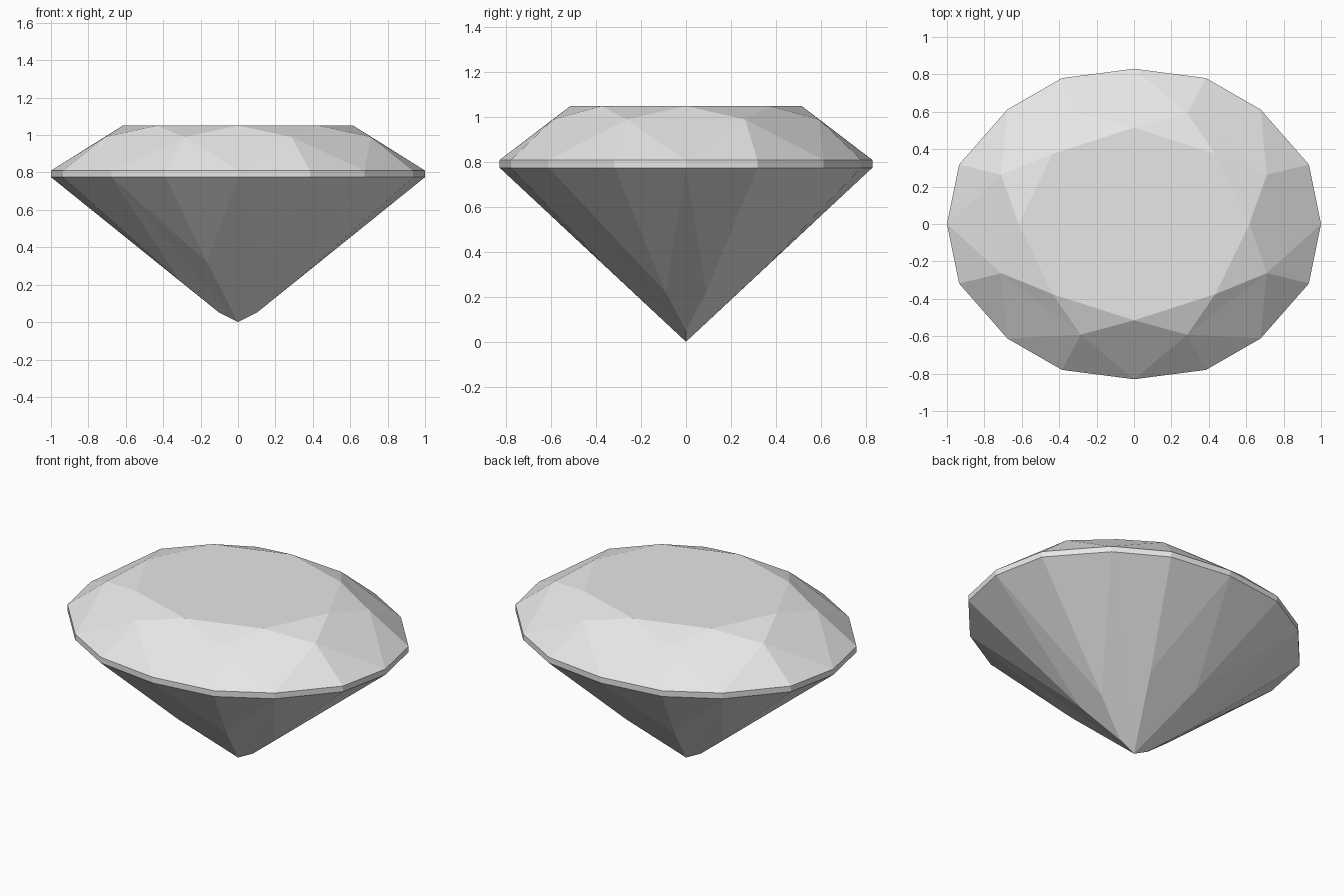
import bpy
import bmesh
from mathutils import Vector

cube = bpy.data.objects.get("Cube")
if cube:
    bpy.data.objects.remove(cube, do_unlink=True)

# Single stone colour
stone = bpy.data.materials.new("pale_grey_stone")
stone.use_nodes = True
grey = (0.8, 0.8, 0.8, 1)
stone.diffuse_color = grey
stone.node_tree.nodes["Principled BSDF"].inputs["Base Color"].default_value = grey


def full_ring(quarter, step, count):
    """Mirror first-quadrant points, placed at regular slots, into a whole oval ring."""
    ring = [None] * count
    for k, (x, y, z) in enumerate(quarter):
        i = step[k]
        half = count // 2
        for slot, sx, sy in ((i, 1, 1), (half - i, -1, 1),
                             (half + i, -1, -1), (count - i, 1, -1)):
            ring[slot % count] = Vector((x * sx, y * sy, z))
    return ring


def make_part(name, faces):
    """Build a flat-faced object from lists of corner points."""
    bm = bmesh.new()
    for corners in faces:
        bm.faces.new([bm.verts.new(c) for c in corners])
    bmesh.ops.remove_doubles(bm, verts=bm.verts, dist=0.0005)
    bmesh.ops.connect_verts_nonplanar(bm, faces=bm.faces, angle_limit=0.02)
    mesh = bpy.data.meshes.new(name)
    bm.to_mesh(mesh)
    bm.free()
    mesh.materials.append(stone)
    obj = bpy.data.objects.new(name, mesh)
    bpy.context.collection.objects.link(obj)
    return obj


# Oval outline and the corner rings of the cut
outline = [(1, 0), (0.935, 0.318), (0.677, 0.612), (0.385, 0.78), (0, 0.83)]
GIRDLE_LOW, GIRDLE_TOP, TABLE = 0.775, 0.81, 1.05
slots = range(5)
low = full_ring([(x, y, GIRDLE_LOW) for x, y in outline], slots, 16)
top = full_ring([(x, y, GIRDLE_TOP) for x, y in outline], slots, 16)
table = full_ring([(0.617, 0, TABLE), (0.435, 0.375, TABLE), (0, 0.515, TABLE)],
                  range(3), 8)
# Middle points sit between the main facets, so slot k is between main k and k+1
crown_quarter = [(0.71, 0.263, 0.99), (0.285, 0.592, 0.99)]
pavilion_quarter = [(0.31, 0.09, 0.22), (0.165, 0.342, 0.32)]
crown_mid = full_ring(crown_quarter, (1, 3), 16)[1::2]
pavilion_mid = full_ring(pavilion_quarter, (1, 3), 16)[1::2]

# Crown: table, kites, star facets and upper halves
crown = [table]
for k in range(8):
    n, g = (k + 1) % 8, 2 * k
    g1, g2 = top[g + 1], top[(g + 2) % 16]
    mid = crown_mid[k]
    crown.append([top[g], mid, table[k], crown_mid[k - 1]])
    crown.append([table[k], mid, table[n]])
    crown.append([top[g], g1, mid])
    crown.append([g1, g2, mid])
make_part("crown", crown)

# Girdle: narrow upright band
make_part("girdle", [[low[i - 1], low[i], top[i], top[i - 1]] for i in range(16)])

# Pavilion: lower halves and main facets meeting at a short keel
culet = Vector((0, 0, 0))
keel = {1: Vector((0.1, 0, 0.05)), -1: Vector((-0.1, 0, 0.05))}
pavilion = []
for k in range(8):
    g = 2 * k
    g1, g2 = low[g + 1], low[(g + 2) % 16]
    before, after = pavilion_mid[k - 1], pavilion_mid[k]
    pavilion.append([low[g], after, g1])
    pavilion.append([g1, after, g2])
    side = 1 if low[g].x > 0 else -1
    if k % 4 == 0:
        tip = [keel[side]]
    elif k % 4 == 2:
        tip = [culet]
    elif k in (1, 5):
        tip = [keel[side], culet]
    else:
        tip = [culet, keel[side]]
    pavilion.append([low[g], before] + tip + [after])
make_part("pavilion", pavilion)
